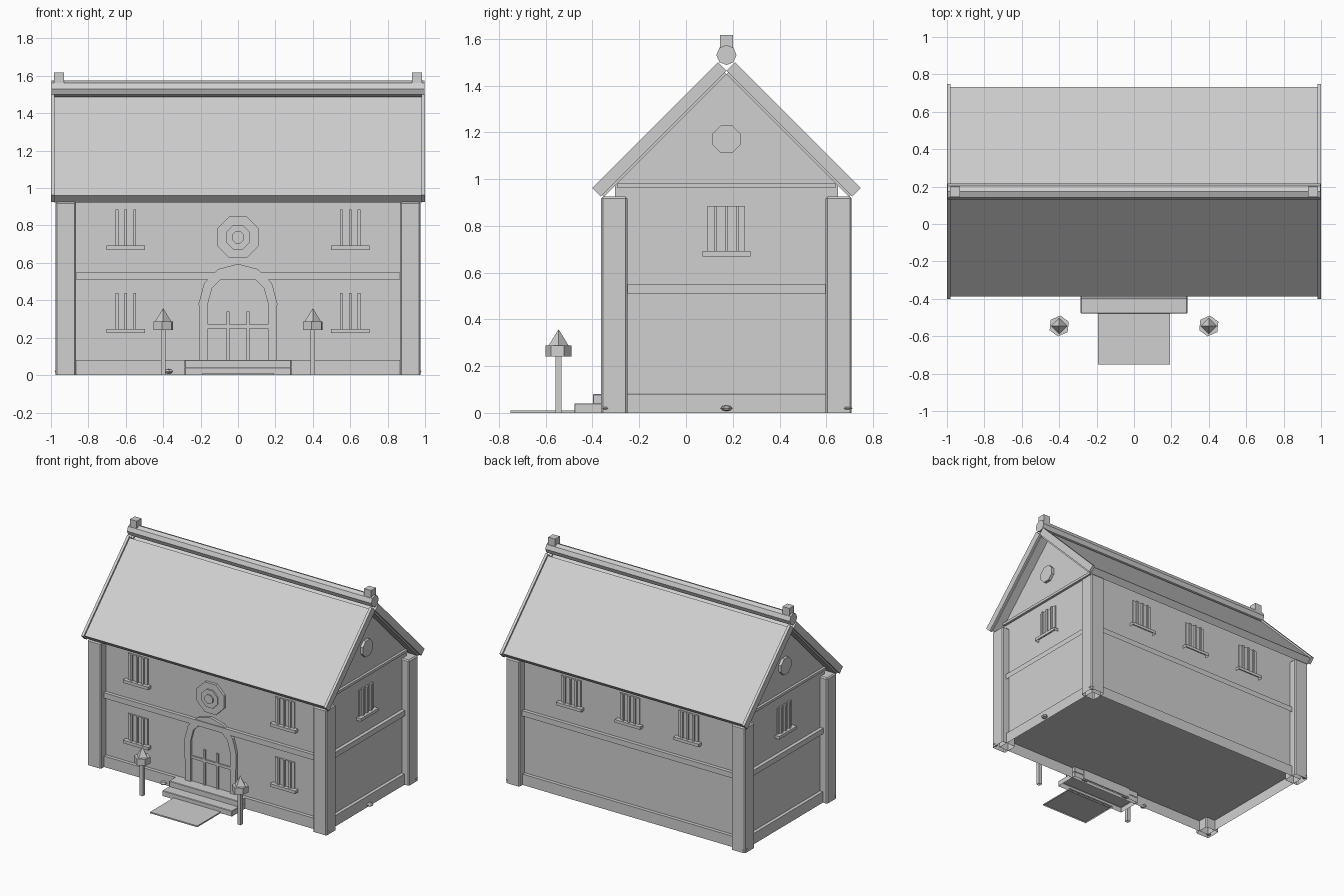
import bpy, bmesh, math
from mathutils import Matrix

cube = bpy.data.objects.get("Cube")
if cube:
    bpy.data.objects.remove(cube, do_unlink=True)

GREY = (0.63, 0.63, 0.63, 1)
stone = bpy.data.materials.new("plain_grey")
stone.use_nodes = True
stone.diffuse_color = GREY
stone.node_tree.nodes["Principled BSDF"].inputs["Base Color"].default_value = GREY

CY = 0.173          # centre line of the house
DEEP, WIDE = 0.477, 0.92   # half sizes of the walls


def finish(name, bm):
    mesh = bpy.data.meshes.new(name)
    bm.to_mesh(mesh)
    bm.free()
    mesh.materials.append(stone)
    ob = bpy.data.objects.new(name, mesh)
    bpy.context.collection.objects.link(ob)


def facing(angle, dist):
    """Frame of a wall: local x runs along it, local -y points out of it."""
    return (Matrix.Translation((0, CY, 0)) @ Matrix.Rotation(math.radians(angle), 4, 'Z')
            @ Matrix.Translation((0, -dist, 0)))


def prism(name, pts, near, far, frame):
    """Upright outline pushed outward from near to far."""
    bm = bmesh.new()
    face = bm.faces.new([bm.verts.new((x, -near, z)) for x, z in pts])
    new = bmesh.ops.extrude_face_region(bm, geom=[face])["geom"]
    verts = [v for v in new if isinstance(v, bmesh.types.BMVert)]
    bmesh.ops.translate(bm, vec=(0, near - far, 0), verts=verts)
    bm.transform(frame)
    bmesh.ops.recalc_face_normals(bm, faces=bm.faces)
    finish(name, bm)


def panel(name, x0, x1, z0, z1, near, far, frame, chamfer=0):
    """Box without an underside, optionally chamfered."""
    bm = bmesh.new()
    size = Matrix.Diagonal((x1 - x0, far - near, z1 - z0, 1))
    centre = Matrix.Translation(((x0 + x1) / 2, -(near + far) / 2, (z0 + z1) / 2))
    bmesh.ops.create_cube(bm, size=1, matrix=frame @ centre @ size)
    if chamfer:
        edges = [e for e in bm.edges if max(v.co.z for v in e.verts) > z0 + 0.001]
        bmesh.ops.bevel(bm, geom=edges, offset=chamfer, segments=1, affect='EDGES')
    bm.normal_update()
    under = [f for f in bm.faces if f.normal.z < -0.9]
    bmesh.ops.delete(bm, geom=under, context='FACES')
    finish(name, bm)


def box(name, x0, x1, y0, y1, z0, z1, chamfer=0):
    panel(name, x0, x1, z0, z1, -y1, -y0, Matrix(), chamfer)


def cone(name, sides, r1, r2, z0, z1, x, y, turn):
    bm = bmesh.new()
    bmesh.ops.create_cone(bm, cap_ends=True, segments=sides, radius1=r1, radius2=r2, depth=z1 - z0)
    spin = Matrix.Rotation(math.radians(turn), 4, 'Z')
    bm.transform(Matrix.Translation((x, y, (z0 + z1) / 2)) @ spin)
    finish(name, bm)


def arc(r, cz, steps, start, sweep):
    angles = [math.radians(start + sweep * i / steps) for i in range(steps + 1)]
    return [(r * math.cos(a), cz + r * math.sin(a)) for a in angles]


def octagon(r, cz, start=22.5):
    return arc(r, cz, 8, start, 360)[:-1]


def window(name, x, z, frame):
    """Pane, three bars, sill; z is the sill underside."""
    panel(name + "_pane", x - 0.08, x + 0.08, z + 0.02, z + 0.215, -0.01, 0.008, frame)
    for i in (-1, 0, 1):
        bx = x + i * 0.047
        panel(name + "_bar", bx - 0.007, bx + 0.007, z + 0.02, z + 0.215, 0, 0.02, frame)
    panel(name + "_sill", x - 0.103, x + 0.103, z, z + 0.022, -0.01, 0.035, frame)


def pebble(x, y, r):
    bm = bmesh.new()
    bmesh.ops.create_uvsphere(bm, u_segments=6, v_segments=4, radius=r)
    bm.transform(Matrix.Translation((x, y, 0.02)) @ Matrix.Diagonal((1, 1, 0.5, 1)))
    finish("pebble", bm)


FRONT, BACK = facing(0, DEEP), facing(180, DEEP)
RIGHT, LEFT = facing(90, WIDE), facing(-90, WIDE)
ACROSS = facing(90, 0)

# Walls with the gable triangle, in one profile, standing on the hollow plinth
prism("walls", [(-DEEP, 0.082), (DEEP, 0.082), (DEEP, 0.972), (0, 1.449), (-DEEP, 0.972)],
      -WIDE, WIDE, ACROSS)

# Plinth, belt course and gable base strip
for name, z0, z1, out in (("plinth", 0, 0.08, 0.022), ("belt", 0.51, 0.55, 0.026)):
    box(name, -WIDE - out, WIDE + out, CY - DEEP - out, CY + DEEP + out, z0, z1)
strip = [(-0.467, 0.963), (0.467, 0.963), (0.467, 0.982), (-0.467, 0.982)]
for frame in (RIGHT, LEFT):
    prism("gable_strip", strip, -0.01, 0.018, frame)

# Corner posts and scattered pebbles
for sx in (-1, 1):
    for sy in (-1, 1):
        cx, cy = sx * 0.921, CY + sy * 0.48
        box("corner_post", cx - 0.056, cx + 0.056, cy - 0.056, cy + 0.056, 0, 0.925, 0.008)
    pebble(sx * 0.965, -0.345, 0.018)
    pebble(sx * 0.962, 0.69, 0.022)
pebble(-0.37, -0.34, 0.025)
pebble(0.955, CY, 0.025)

# Roof slabs and barge boards, mirrored over the ridge
slab = [(-0.56, 0.96), (-0.524, 0.924), (0, 1.448), (-0.036, 1.484)]
barge = [(-0.575, 0.962), (-0.538, 0.925), (0, 1.463), (-0.037, 1.5)]
for s in (1, -1):
    prism("roof_slab", [(s * y, z) for y, z in slab], -0.985, 0.985, ACROSS)
    for e in (1, -1):
        prism("barge_board", [(s * y, z) for y, z in barge], e * 0.98, e * 1.0, ACROSS)

# Ridge beam and end finials
prism("ridge_beam", octagon(0.043, 1.531, 0), -0.998, 0.998, ACROSS)
for s in (-1, 1):
    box("ridge_finial", s * 0.957 - 0.028, s * 0.957 + 0.028, CY - 0.028, CY + 0.028, 1.55, 1.617)

# Windows and gable vents
for x in (-0.6, 0.6):
    for z in (0.225, 0.67):
        window("front_window", x, z, FRONT)
for x in (-0.48, 0, 0.48):
    window("back_window", x, 0.67, BACK)
for frame in (RIGHT, LEFT):
    window("side_window", 0, 0.67, frame)
    prism("gable_vent", octagon(0.064, 1.17), -0.01, 0.02, frame)

# Round front emblem: plate, disc and boss
for part, r, out in (("plate", 0.12, 0.02), ("disc", 0.07, 0.03), ("boss", 0.035, 0.04)):
    prism("emblem_" + part, octagon(r, 0.737), -0.01, out, FRONT)

# Arched door frame, leaf and bars
outer = [(0.205, 0.01)] + arc(0.21, 0.385, 6, 0, 180) + [(-0.205, 0.01)]
inner = [(-0.16, 0.01)] + arc(0.16, 0.385, 6, 180, -180) + [(0.16, 0.01)]
prism("door_frame", outer + inner, -0.01, 0.02, FRONT)
prism("door_leaf", inner, -0.01, 0.005, FRONT)
for x in (-0.053, 0.053):
    panel("door_bar", x - 0.008, x + 0.008, 0.08, 0.34, 0, 0.015, FRONT)
panel("door_rail", -0.16, 0.16, 0.25, 0.27, 0, 0.015, FRONT)

# Steps and path
box("upper_step", -0.285, 0.285, -0.398, -0.3, 0.04, 0.08, 0.003)
box("lower_step", -0.285, 0.285, -0.478, -0.3, 0, 0.04, 0.003)
box("path", -0.193, 0.193, -0.75, -0.46, 0, 0.01)

# Lamp posts
for x in (-0.4, 0.4):
    box("lamp_post", x - 0.013, x + 0.013, -0.558, -0.532, 0, 0.25)
    cone("lamp_box", 6, 0.056, 0.056, 0.241, 0.288, x, -0.545, -6)
    cone("lamp_cap", 4, 0.043, 0, 0.288, 0.358, x, -0.545, 0)
